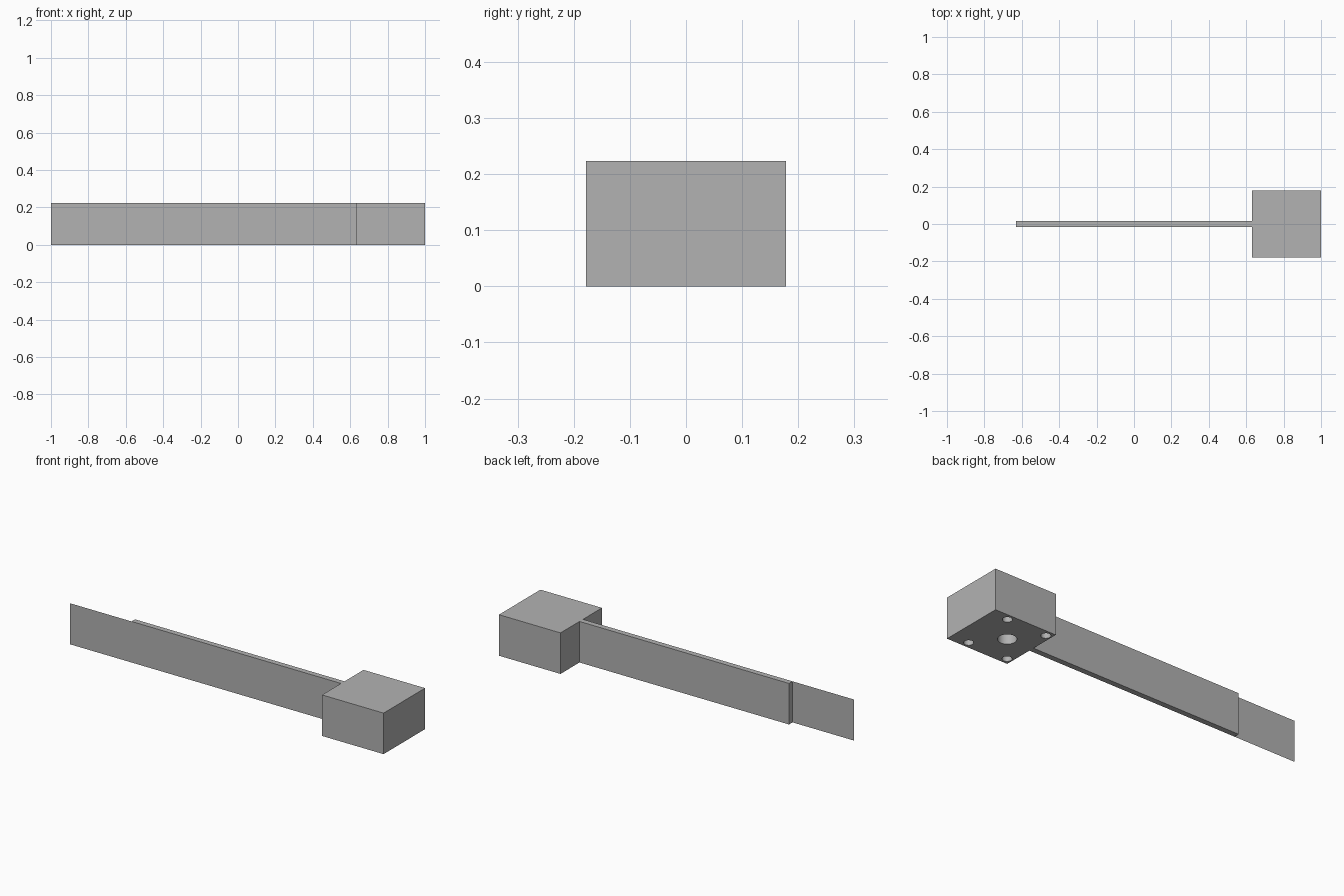
import bpy
import bmesh
from mathutils import Matrix, Vector

if "Cube" in bpy.data.objects:
    bpy.data.objects.remove(bpy.data.objects["Cube"], do_unlink=True)

HEIGHT = 0.223
ARM_Y = 0.015
BLOCK_Y = 0.178
STEP_X = 0.63

grey = bpy.data.materials.new("plain grey")
grey.use_nodes = True
colour = (0.448, 0.448, 0.448, 1)
grey.diffuse_color = colour
for node in grey.node_tree.nodes:
    if node.type == "BSDF_PRINCIPLED":
        node.inputs["Base Color"].default_value = colour


def add_object(name, bm):
    mesh = bpy.data.meshes.new(name)
    bm.to_mesh(mesh)
    bm.free()
    mesh.materials.append(grey)
    obj = bpy.data.objects.new(name, mesh)
    bpy.context.collection.objects.link(obj)
    return obj


def add_box(name, low, high):
    low, high = Vector(low), Vector(high)
    bm = bmesh.new()
    matrix = Matrix.Translation((low + high) / 2) @ Matrix.Diagonal((high - low).to_4d())
    bmesh.ops.create_cube(bm, size=1, matrix=matrix)
    return add_object(name, bm)


# Mounting block and long flat arm
block = add_box("mounting_block", (STEP_X, -BLOCK_Y, 0), (1, BLOCK_Y, HEIGHT))
add_box("arm", (-STEP_X, -ARM_Y, 0), (STEP_X, ARM_Y, HEIGHT))

# Paper-thin tongue, flush with the front of the arm
bm = bmesh.new()
corners = [(-1, 0), (-STEP_X, 0), (-STEP_X, HEIGHT), (-1, HEIGHT)]
bm.faces.new([bm.verts.new((x, -ARM_Y, z)) for x, z in corners])
add_object("end_tongue", bm)

# Blind holes in the underside: one central bore and four screw holes
CENTRE_X, DEPTH = 0.779, 0.11
holes = [(CENTRE_X, 0, 0.046)]
holes += [(CENTRE_X + sx * 0.118, sy * 0.142, 0.024) for sx in (-1, 1) for sy in (-1, 1)]
bm = bmesh.new()
for x, y, radius in holes:
    bmesh.ops.create_cone(bm, cap_ends=True, segments=32, radius1=radius, radius2=radius,
                          depth=2 * DEPTH, matrix=Matrix.Translation((x, y, 0)))
cutter = add_object("hole_cutter", bm)
cutter.hide_render = True

cut = block.modifiers.new("holes", "BOOLEAN")
cut.operation = "DIFFERENCE"
cut.solver = "EXACT"
cut.object = cutter
bpy.ops.object.select_all(action="DESELECT")
block.select_set(True)
bpy.context.view_layer.objects.active = block
bpy.ops.object.modifier_apply(modifier=cut.name)
bpy.data.objects.remove(cutter, do_unlink=True)
bpy.ops.object.shade_smooth_by_angle()
